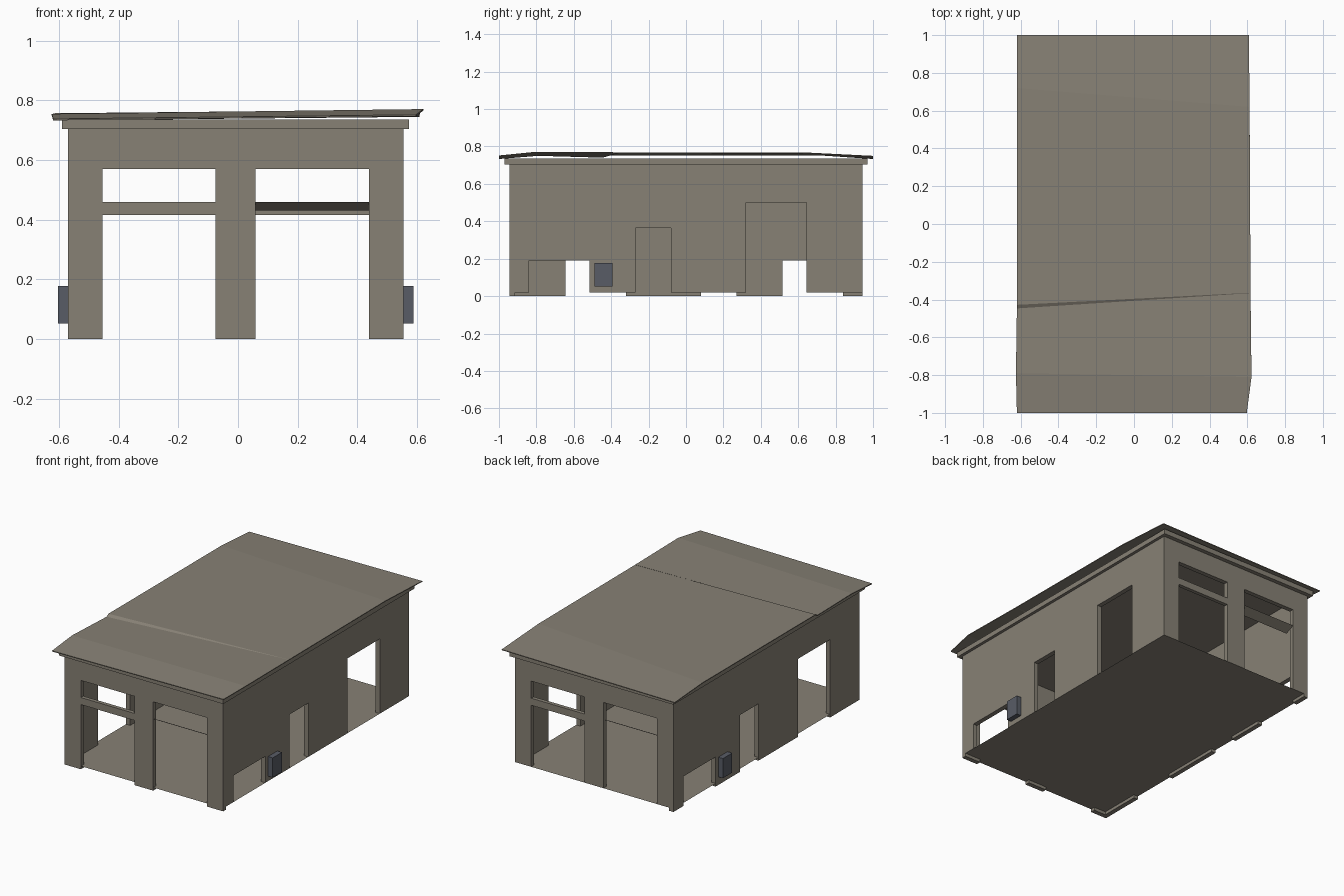
import bpy, bmesh, math
from mathutils import Matrix, Vector

if "Cube" in bpy.data.objects:
    bpy.data.objects.remove(bpy.data.objects["Cube"])

CX = -0.008            # building axis; opposite walls repeat by a half turn about it
HX, HY, T = 0.563, 0.943, 0.03   # half width, half length, wall thickness


def material(name, rgb):
    m = bpy.data.materials.new(name)
    m.diffuse_color = (*rgb, 1)
    m.use_nodes = True
    m.node_tree.nodes["Principled BSDF"].inputs["Base Color"].default_value = m.diffuse_color
    return m


STONE = material("warm grey", (0.242, 0.219, 0.178))
BLUE = material("slate blue", (0.098, 0.107, 0.133))


def make(name, verts, faces, mat):
    me = bpy.data.meshes.new(name)
    me.from_pydata(verts, [], faces)
    me.materials.append(mat)
    ob = bpy.data.objects.new(name, me)
    bpy.context.collection.objects.link(ob)
    return ob


def prism(name, outline, depth, mat):
    """Extrude a closed outline (3D points) along the depth vector."""
    bm = bmesh.new()
    face = bm.faces.new([bm.verts.new(p) for p in outline])
    ext = bmesh.ops.extrude_face_region(bm, geom=[face])
    moved = [v for v in ext["geom"] if isinstance(v, bmesh.types.BMVert)]
    bmesh.ops.translate(bm, verts=moved, vec=depth)
    bmesh.ops.recalc_face_normals(bm, faces=bm.faces)
    ob = make(name, [], [], mat)
    bm.to_mesh(ob.data)
    bm.free()
    return ob


def box(name, lo, hi, mat):
    (x0, y0, z0), (x1, y1, z1) = lo, hi
    ring = [(x0, y0, z0), (x1, y0, z0), (x1, y1, z0), (x0, y1, z0)]
    return prism(name, ring, (0, 0, z1 - z0), mat)


def half_turn(ob):
    axis = Vector((CX, 0, 0))
    ob.data.transform(Matrix.Translation(axis) @ Matrix.Rotation(math.pi, 4, 'Z')
                      @ Matrix.Translation(-axis))


def notched(a, b, base, top, openings):
    """Wall outline with door openings cut up from the base."""
    pts = [(a, top), (a, base)]
    for o0, o1, h in openings:
        pts += [(o0, base), (o0, h), (o1, h), (o1, base)]
    return pts + [(b, base), (b, top)]


TOP = 0.71
END_DOORS = [(-0.455, -0.075, 0.57), (0.058, 0.44, 0.57)]
SIDE_DOORS = [(-0.84, -0.515, 0.19), (-0.27, -0.08, 0.365), (0.32, 0.645, 0.50)]

for turned in (False, True):
    # end walls, each with a transom bar and a tilted transom board
    base = 0.02 if turned else 0.0
    end = "back" if turned else "front"
    wall = prism(end + "_wall", [(x, -HY, z) for x, z in
                 notched(CX - HX, CX + HX, base, TOP, END_DOORS)], (0, T, 0), STONE)
    bar = box(end + "_transom_bar", (-0.455, -HY, 0.415), (-0.075, -HY + 0.025, 0.46), STONE)
    board = make(end + "_transom_board",
                 [(0.058, -HY, 0.46), (0.44, -HY, 0.46),
                  (0.44, -HY + 0.06, 0.43), (0.058, -HY + 0.06, 0.43)],
                 [(0, 1, 2, 3)], STONE)
    # side walls with their wall-mounted boxes
    base = 0.0 if turned else 0.02
    side = "left" if turned else "right"
    flank = prism(side + "_wall", [(CX + HX, y, z) for y, z in
                  notched(-HY, HY, base, TOP, SIDE_DOORS)], (-T, 0, 0), STONE)
    unit = box(side + "_utility_box", (CX + HX, -0.488, 0.052), (CX + HX + 0.033, -0.394, 0.178), BLUE)
    if turned:
        for ob in (wall, bar, board, flank, unit):
            half_turn(ob)

# floor sheet
make("floor", [(CX - HX, -HY, 0.02), (CX + HX, -HY, 0.02),
               (CX + HX, HY, 0.02), (CX - HX, HY, 0.02)], [(0, 1, 2, 3)], STONE)

# cornice band, also the ceiling
box("cornice", (-0.59, -0.97, 0.704), (0.574, 0.97, 0.736), STONE)

# roof sheet: rows from front to back, (left x, y, z), (right x, y, z)
rows = [
    ((-0.62, -1.0, 0.738), (0.597, -1.0, 0.752)),
    ((-0.625, -0.79, 0.755), (0.622, -0.81, 0.771)),
    ((-0.62, -0.447, 0.745), (0.617, -0.366, 0.769)),
    ((-0.62, -0.428, 0.757), (0.617, -0.364, 0.769)),
    ((-0.62, 0.72, 0.757), (0.612, 0.62, 0.769)),
    ((-0.62, 1.0, 0.738), (0.608, 1.0, 0.750)),
]
roof = make("roof", [p for row in rows for p in row],
            [(2 * i, 2 * i + 1, 2 * i + 3, 2 * i + 2) for i in range(len(rows) - 1)], STONE)
sol = roof.modifiers.new("thickness", 'SOLIDIFY')
sol.thickness = 0.005
sol.offset = -1
